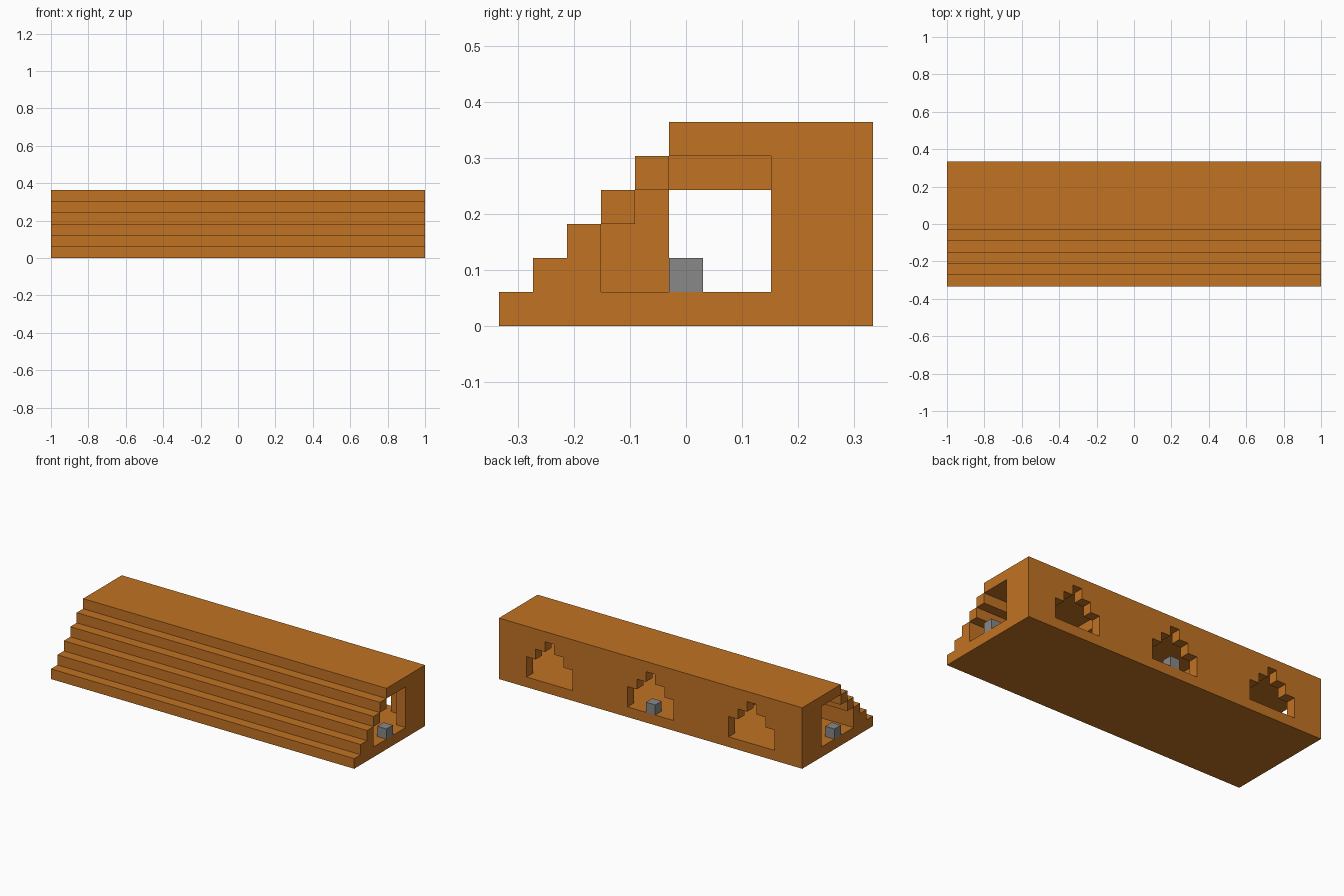
import bpy
import bmesh
from mathutils import Vector

if "Cube" in bpy.data.objects:
    bpy.data.objects.remove(bpy.data.objects["Cube"], do_unlink=True)

LENGTH, DEPTH = 33, 11          # size in blocks
U = 2 / LENGTH                  # one block
BAY = 11                        # length of one of the three rooms


def material(name, rgb):
    mat = bpy.data.materials.new(name)
    mat.use_nodes = True
    mat.diffuse_color = (*rgb, 1)
    bsdf = next(n for n in mat.node_tree.nodes if n.type == 'BSDF_PRINCIPLED')
    bsdf.inputs["Base Color"].default_value = (*rgb, 1)
    return mat


ORANGE = material("warm orange", (0.53, 0.17, 0.017))
GREY = material("mid grey", (0.246, 0.246, 0.246))


def prism(name, profile, axis, start, end, mat=ORANGE):
    """Extrude a block-unit profile: (y, z) along 'x' or (x, z) along 'y'."""
    bm = bmesh.new()

    def place(a, z):
        p = (start, a, z) if axis == 'x' else (a, start, z)
        return Vector((p[0] - LENGTH / 2, p[1] - DEPTH / 2, p[2])) * U

    face = bm.faces.new([bm.verts.new(place(a, z)) for a, z in profile])
    moved = bmesh.ops.extrude_face_region(bm, geom=[face])["geom"]
    step = (end - start) * U
    offset = Vector((step, 0, 0)) if axis == 'x' else Vector((0, step, 0))
    bmesh.ops.translate(bm, vec=offset,
                        verts=[g for g in moved if isinstance(g, bmesh.types.BMVert)])
    bmesh.ops.recalc_face_normals(bm, faces=bm.faces)
    mesh = bpy.data.meshes.new(name)
    bm.to_mesh(mesh)
    bm.free()
    mesh.materials.append(mat)
    obj = bpy.data.objects.new(name, mesh)
    bpy.context.collection.objects.link(obj)
    return obj


def rect(a0, a1, z0, z1):
    return [(a0, z0), (a1, z0), (a1, z1), (a0, z1)]


# Floor slab with the three lowest, solid steps
prism("floor_and_lower_steps",
      [(0, 0), (DEPTH, 0), (DEPTH, 1), (3, 1), (3, 3), (2, 3), (2, 2), (1, 2), (1, 1), (0, 1)],
      'x', 0, LENGTH)

# Upper steps are single bars over the hollow rooms, then the flat roof
for k in (3, 4):
    prism(f"upper_step_{k - 2}", rect(k, k + 1, k, k + 1), 'x', 0, LENGTH)
prism("roof", rect(5, DEPTH, 5, 6), 'x', 0, LENGTH)

# Back wall with a stepped archway in each room
ARCH = [(3, 1), (3, 3), (4, 3), (4, 4), (5, 4), (5, 5)]
outline = []
for bay in range(3):
    x0 = bay * BAY
    left = [(x0 + x, z) for x, z in ARCH[:-1]]
    right = [(x0 + BAY - x, z) for x, z in reversed(ARCH[:-1])]
    # wall panels stop under the crown gap, which reaches the roof
    outline.append((left, right))
for i in range(4):
    west = outline[i - 1][1] if i > 0 else [(0, 4), (0, 1)]
    east = outline[i][0] if i < 3 else [(LENGTH, 1), (LENGTH, 4)]
    top = [(east[-1][0], 5), (west[0][0], 5)]
    prism(f"back_wall_panel_{i + 1}", west + east + top, 'y', 10, DEPTH)

# End piers beside the open ends
for side, x in (("right", 0), ("left", LENGTH - 1)):
    prism(f"{side}_end_pier", rect(8, 10, 1, 5), 'x', x, x + 1)

# Partitions with a square doorway between the rooms
for side, x in (("right", BAY - 1), ("left", LENGTH - BAY)):
    prism(f"{side}_partition_front",
          [(3, 1), (5, 1), (5, 4), (4, 4), (4, 3), (3, 3)], 'x', x, x + 1)
    prism(f"{side}_partition_doorway",
          [(8, 1), (10, 1), (10, 5), (5, 5), (5, 4), (8, 4)], 'x', x, x + 1)

# Grey blocks standing in both open ends and the middle archway
for name, x, y in (("right_end_block", 0, 5), ("left_end_block", LENGTH - 1, 5),
                   ("back_block", 16, 10)):
    prism(name, rect(y, y + 1, 1, 2), 'x', x, x + 1, GREY)
